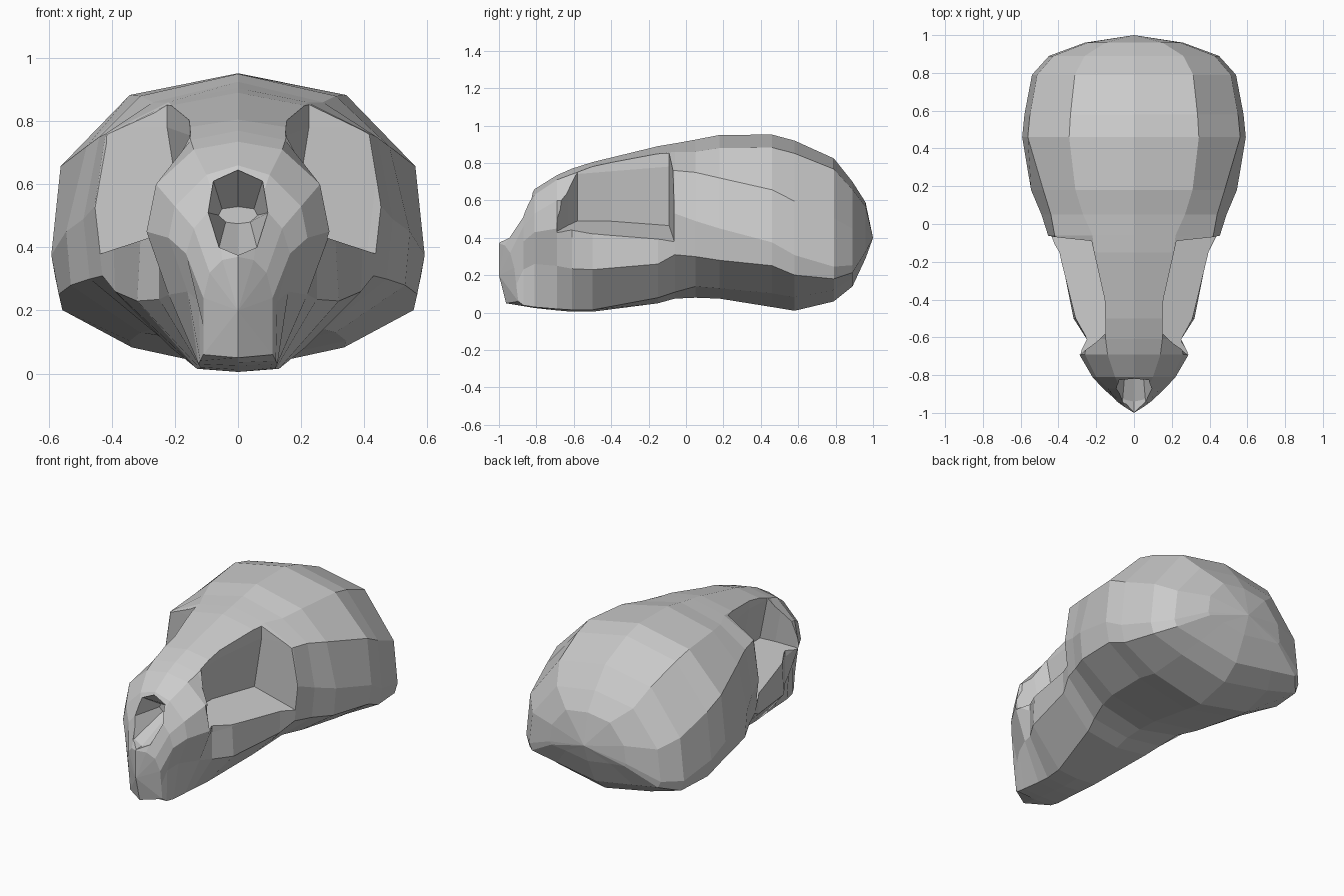
import bpy
import bmesh

cube = bpy.data.objects.get("Cube")
if cube:
    bpy.data.objects.remove(cube, do_unlink=True)

bone = bpy.data.materials.new("grey_bone")
bone.use_nodes = True
GREY = (0.6, 0.6, 0.6, 1)
bone.diffuse_color = GREY
bone.node_tree.nodes["Principled BSDF"].inputs["Base Color"].default_value = GREY


def loft(name, rings, poles=()):
    """Skin closed rings; close the ends flat, or to a pole point each."""
    bm = bmesh.new()
    loops = [[bm.verts.new(p) for p in ring] for ring in rings]
    for a, b in zip(loops, loops[1:]):
        for i in range(len(a)):
            j = (i + 1) % len(a)
            bm.faces.new((a[i], a[j], b[j], b[i]))
    caps = [bm.faces.new(loops[0]), bm.faces.new(loops[-1])]
    for cap, pole in zip(caps, poles):
        bmesh.ops.poke(bm, faces=[cap])["verts"][0].co = pole
    bmesh.ops.recalc_face_normals(bm, faces=bm.faces)
    mesh = bpy.data.meshes.new(name)
    bm.to_mesh(mesh)
    bm.free()
    mesh.materials.append(bone)
    obj = bpy.data.objects.new(name, mesh)
    bpy.context.collection.objects.link(obj)
    return obj


def mirrored(half):
    """Complete a half outline that starts and ends on the centre line."""
    return half + [(-x, z) for x, z in half[-2:0:-1]]


def carve(target, cutter):
    cutter.hide_render = True
    mod = target.modifiers.new(cutter.name, 'BOOLEAN')
    mod.operation = 'DIFFERENCE'
    mod.solver = 'EXACT'
    mod.object = cutter
    bpy.context.view_layer.objects.active = target
    bpy.ops.object.modifier_apply(modifier=mod.name)
    bpy.data.objects.remove(cutter, do_unlink=True)


# Muzzle tip, swept back at the sides
tip = [(0, .37), (.05, .36), (.09, .32), (.11, .24), (.11, .15), (.11, .06), (0, .05)]
rings = [[(x, -1 + .6 * abs(x) + .12 * (.37 - z), z) for x, z in mirrored(tip)]]

# Face: half outlines from the muzzle back to the temples
face = [
    (-.87, [(0, .56), (.07, .54), (.14, .46), (.165, .38), (.125, .23), (.12, .04), (0, .035)]),
    (-.81, [(0, .66), (.1, .63), (.2, .53), (.22, .43), (.16, .26), (.125, .03), (0, .025)]),
    (-.69, [(0, .735), (.14, .71), (.26, .6), (.29, .45), (.22, .25), (.12, .02), (0, .012)]),
    (-.61, [(0, .77), (.15, .74), (.25, .6), (.25, .4), (.25, .235), (.12, .015), (0, .005)]),
    (-.5, [(0, .805), (.16, .78), (.29, .62), (.31, .41), (.32, .23), (.13, .015), (0, .005)]),
    (-.15, [(0, .89), (.21, .85), (.38, .74), (.395, .42), (.39, .26), (.21, .08), (0, .05)]),
    (-.06, [(0, .905), (.22, .86), (.42, .76), (.455, .53), (.43, .31), (.24, .11), (0, .075)]),
    (.05, [(0, .925), (.27, .86), (.44, .75), (.49, .49), (.47, .3), (.27, .14), (0, .08)]),
    (.18, [(0, .95), (.31, .88), (.48, .72), (.545, .45), (.53, .28), (.31, .13), (0, .075)]),
]
rings += [[(x, y, z) for x, z in mirrored(half)] for y, half in face]

# Braincase: one outline scaled by half width, bottom and top, drooping to the back
dome = [(0, 1, 0), (.58, .925, 0), (.95, .68, .3), (1, .375, .4), (.96, .24, .25),
        (.58, .08, 0), (0, 0, 0)]
for y, w, low, top in [(.46, .592, .03, .952), (.58, .58, .01, .92), (.79, .54, .06, .825),
                       (.89, .45, .14, .7), (.96, .26, .29, .59)]:
    half = [(x * w, low + (z + droop * (.46 - y)) * (top - low)) for x, z, droop in dome]
    rings.append([(x, y, z) for x, z in mirrored(half)])
skull = loft("skull", rings, [(0, -1, .2), (0, 1, .4)])

# Eye sockets: plan outline, undercut inward, with a floor that rises inward
plan = [(.225, -.09), (.155, -.4), (.15, -.58), (.22, -.63), (.32, -.69),
        (.8, -.69), (.8, -.04), (.46, -.065)]
for side, label in ((1, "left"), (-1, "right")):
    floor = [(side * (x - .05), y, .54 - .33 * x) for x, y in plan]
    brow = [(side * x, y, .74 + .08 * (y + .6)) for x, y in plan]
    roof = [(side * x, y, 1.1) for x, y in plan]
    carve(skull, loft(label + "_socket_cutter", [floor, brow, roof]))

# Nose opening: roof and floor close together inside
nose = mirrored([(0, .645), (.078, .61), (.095, .51), (.06, .4), (0, .375)])
opening = [(x, -1.1, z) for x, z in nose]
rim = [(x, -.94 + .5 * (z - .375), z) for x, z in nose]
inner = [(x * .65, -.68, .5 + (z - .5) * .2) for x, z in nose]
carve(skull, loft("nose_cutter", [opening, rim, inner]))
skull.data.shade_flat()
